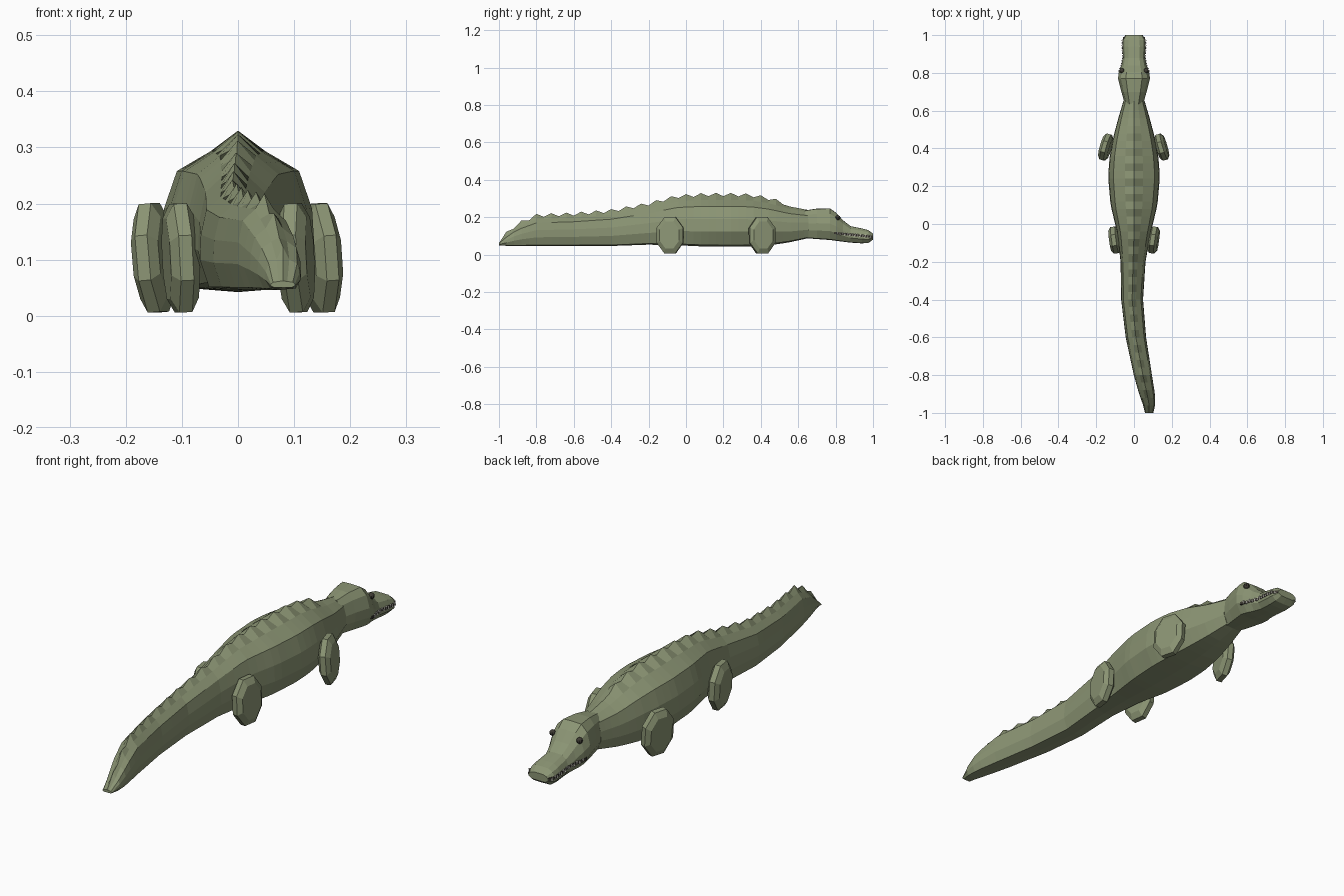
import bpy, bmesh
from math import radians, sin, cos, pi
from mathutils import Matrix, Vector

if "Cube" in bpy.data.objects:
    bpy.data.objects.remove(bpy.data.objects["Cube"])


def material(name, rgb):
    m = bpy.data.materials.new(name)
    m.diffuse_color = (*rgb, 1)
    m.use_nodes = True
    m.node_tree.nodes["Principled BSDF"].inputs["Base Color"].default_value = m.diffuse_color
    return m


SKIN = material("skin", (0.26, 0.30, 0.175))
DARK = material("dark", (0.05, 0.045, 0.035))
IVORY = material("ivory", (0.75, 0.73, 0.65))


def finish(name, bm, mat):
    bmesh.ops.recalc_face_normals(bm, faces=bm.faces)
    me = bpy.data.meshes.new(name)
    bm.to_mesh(me)
    bm.free()
    ob = bpy.data.objects.new(name, me)
    me.materials.append(mat)
    bpy.context.collection.objects.link(ob)
    return ob


def loft(name, rings, mat):
    """Skin a list of closed rings and cap both ends."""
    bm = bmesh.new()
    vs = [[bm.verts.new(p) for p in r] for r in rings]
    n = len(vs[0])
    for a, b in zip(vs, vs[1:]):
        for i in range(n):
            bm.faces.new((a[i], a[(i + 1) % n], b[(i + 1) % n], b[i]))
    bm.faces.new(vs[0])
    bm.faces.new(vs[-1])
    return finish(name, bm, mat)


def sample(stations, y):
    """Interpolate station values at y (stations sorted by y)."""
    for a, b in zip(stations, stations[1:]):
        if y <= b[0]:
            t = max(0, (y - a[0]) / (b[0] - a[0]))
            return [p + (q - p) * t for p, q in zip(a, b)]
    return list(stations[-1])


def section(half, station, bump=0):
    """Mirror a half profile (top to bottom) into a ring; bump lifts the spine."""
    y, cx, w, zb, zt = station
    full = half + [(-u, v) for u, v in reversed(half) if u > 0]
    return [(cx + u * w, y, zb + v * (zt - zb) + (bump if i == 0 else 0))
            for i, (u, v) in enumerate(full)]


# Body and tail: y, centre x, half width, bottom z, top z
BODY = [(-1.0, .08, .022, .05, .062), (-.95, .08, .034, .046, .115), (-.9, .069, .042, .046, .155),
        (-.8, .047, .048, .046, .2), (-.6, .01, .054, .046, .208), (-.4, -.01, .058, .046, .225),
        (-.2, -.005, .066, .053, .262), (-.05, 0, .088, .05, .302), (.1, 0, .124, .043, .312),
        (.25, 0, .137, .042, .312), (.35, 0, .13, .043, .308), (.45, 0, .112, .05, .29),
        (.55, 0, .086, .065, .258), (.655, 0, .055, .088, .238)]
BODY_HALF = [(0, 1), (.36, .93), (.8, .8), (.97, .55), (1, .3), (.72, .03), (0, 0)]

# Spine scutes: every second ring lifts its ridge point
ys = [-1.0] + [-.96 + .04 * i for i in range(40)] + [.63, .655]
rings = [section(BODY_HALF, sample(BODY, y), .018 if i % 2 and y < .5 and y > -.98 else 0)
         for i, y in enumerate(ys)]
loft("body_and_tail", rings, SKIN)

# Head and snout
HEAD = [(.635, 0, .048, .088, .236), (.7, 0, .067, .083, .246), (.77, 0, .085, .078, .247),
        (.805, 0, .08, .073, .222), (.84, 0, .066, .069, .183), (.88, 0, .058, .064, .152),
        (.94, 0, .061, .06, .14), (.975, 0, .06, .062, .131), (1.0, 0, .046, .08, .112)]
HEAD_HALF = [(0, 1), (.5, .99), (.82, .83), (1, .52), (.98, .28), (.68, .02), (0, 0)]
loft("head", [section(HEAD_HALF, s) for s in HEAD], SKIN)


def mouth_z(y):
    return .116 - (y - .79) * .1


# Dark mouth slit wrapped just outside the snout
SLIT_HALF = [(0, 1), (1, 1), (1, 0), (0, 0)]
slit = []
for y in (.79, .805, .84, .88, .94, .975, .998):
    w = sample(HEAD, y)[2] + .0005
    z = mouth_z(y)
    slit.append(section(SLIT_HALF, (y, 0, w, z - .006, z + .006)))
loft("mouth_slit", slit, DARK)

# Teeth alternate between upper and lower jaw on both sides
bm = bmesh.new()
for i in range(14):
    y = .81 + i * .0135
    d = 1 if i % 2 else -1
    for side in (-1, 1):
        pos = Vector((side * (sample(HEAD, y)[2] + .001), y, mouth_z(y)))
        rot = Matrix.Rotation(0 if d > 0 else pi, 4, 'X')
        bmesh.ops.create_cone(bm, cap_ends=True, segments=5, radius1=.005, radius2=.0005,
                              depth=.015, matrix=Matrix.Translation(pos) @ rot)
finish("teeth", bm, IVORY)

# Eyes
bm = bmesh.new()
for side in (-1, 1):
    bmesh.ops.create_uvsphere(bm, u_segments=10, v_segments=8, radius=.013,
                              matrix=Matrix.Translation((side * .064, .812, .197)))
finish("eyes", bm, DARK)


def leg(name, x, y, yaw, roll, half=.03):
    """Stubby chamfered octagonal slab."""
    rings = []
    rot = Matrix.Rotation(radians(yaw), 3, 'Z') @ Matrix.Rotation(radians(roll), 3, 'Y')
    for dx, s in ((-half, .74), (-half * .45, 1), (half * .45, 1), (half, .74)):
        ring = []
        for k in range(8):
            a = pi / 8 + k * pi / 4
            p = rot @ Vector((dx, cos(a) * .077 * s, sin(a) * .105 * s))
            ring.append(p + Vector((x, y, .103)))
        rings.append(ring)
    loft(name, rings, SKIN)


leg("front_leg_right", .147, .407, 16, -4, .025)
leg("front_leg_left", -.15, .407, -16, -5, .025)
leg("hind_leg_right", .103, -.085, -8, -3, .026)
leg("hind_leg_left", -.102, -.085, 8, -3, .026)
